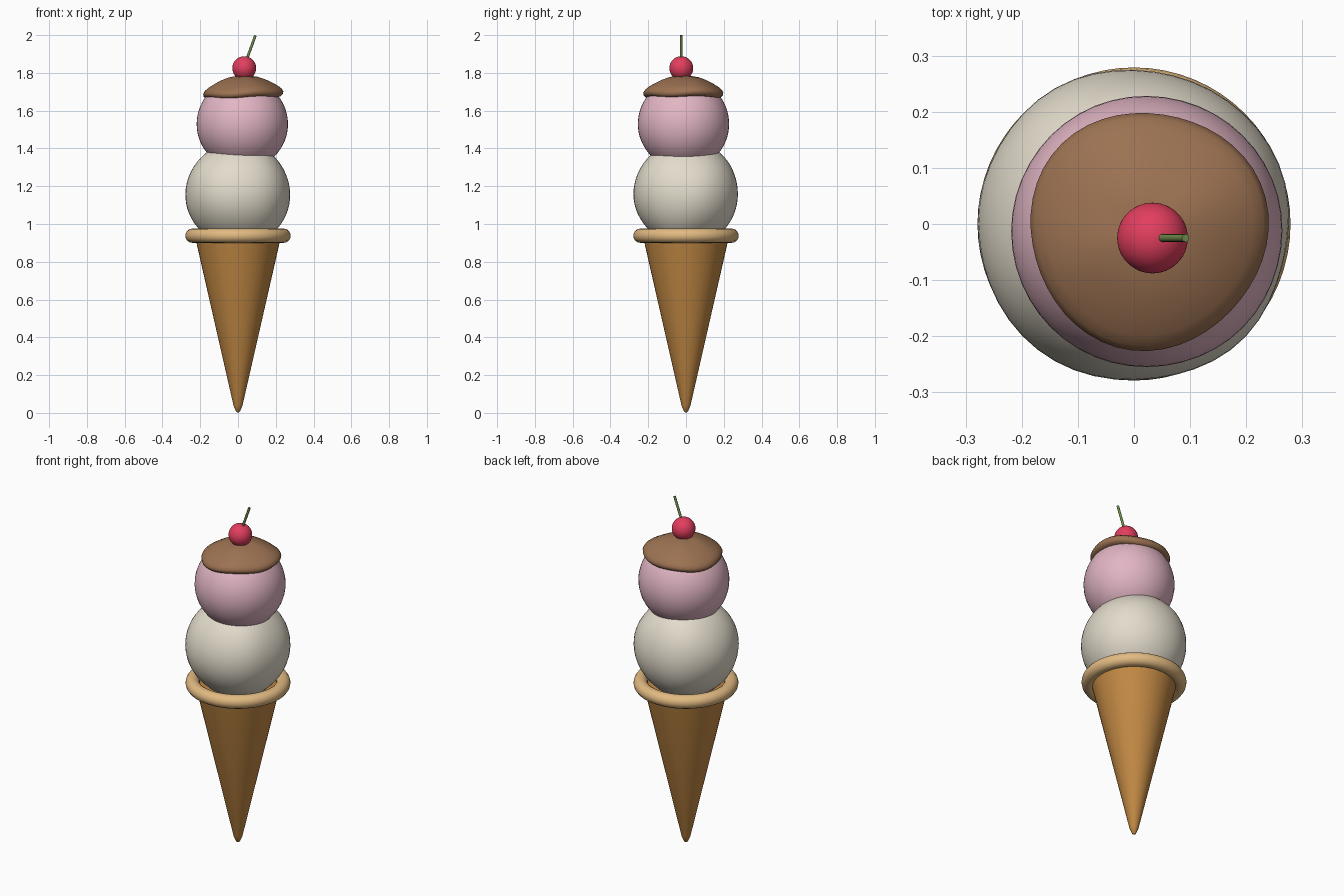
import bpy, bmesh, math
from mathutils import Vector

if "Cube" in bpy.data.objects:
    bpy.data.objects.remove(bpy.data.objects["Cube"])


def material(name, r, g, b):
    lin = [((c / 255 + 0.055) / 1.055) ** 2.4 for c in (r, g, b)]
    m = bpy.data.materials.new(name)
    m.diffuse_color = (*lin, 1)
    m.use_nodes = True
    m.node_tree.nodes["Principled BSDF"].inputs["Base Color"].default_value = m.diffuse_color
    return m


wafer = material("wafer brown", 194, 137, 68)
biscuit = material("biscuit tan", 226, 186, 130)
vanilla = material("vanilla cream", 227, 220, 204)
strawberry = material("strawberry pink", 226, 182, 196)
chocolate = material("chocolate brown", 156, 114, 82)
cherry_red = material("cherry red", 226, 62, 94)
stem_green = material("stem green", 112, 142, 76)


def finish(ob, name, mat, angle=40):
    ob.name = name
    ob.data.materials.clear()
    ob.data.materials.append(mat)
    bpy.ops.object.select_all(action='DESELECT')
    ob.select_set(True)
    bpy.context.view_layer.objects.active = ob
    bpy.ops.object.shade_smooth_by_angle(angle=math.radians(angle))
    return ob


def lathe(name, profile, mat, center=(0, 0), sides=48, angle=40, warp=None):
    """Spin (radius, z) points, bottom to top, around a vertical axis."""
    bm = bmesh.new()
    rings = []
    for r, z in profile:
        if r == 0:
            rings.append([bm.verts.new((0, 0, z))] * sides)
        else:
            rings.append([bm.verts.new((r * math.cos(a), r * math.sin(a), z))
                          for a in (2 * math.pi * i / sides for i in range(sides))])
    for lo, hi in zip(rings, rings[1:]):
        for i in range(sides):
            j = (i + 1) % sides
            bm.faces.new(list(dict.fromkeys((lo[i], lo[j], hi[j], hi[i]))))
    for v in bm.verts:
        if warp:
            v.co = warp(v.co)
        v.co += Vector((*center, 0))
    bmesh.ops.recalc_face_normals(bm, faces=bm.faces)
    me = bpy.data.meshes.new(name)
    bm.to_mesh(me)
    bm.free()
    ob = bpy.data.objects.new(name, me)
    bpy.context.collection.objects.link(ob)
    return finish(ob, name, mat, angle)


def ball(name, center, radius, mat, lump=0.0):
    bpy.ops.mesh.primitive_uv_sphere_add(segments=48, ring_count=32,
                                         radius=radius, location=center)
    ob = bpy.context.object
    for v in ob.data.vertices:
        n = v.co.normalized()
        wave = math.sin(4 * n.x + 3 * n.y + 1) + math.sin(5 * n.y - 3 * n.z) * 0.7
        v.co += n * lump * wave
    return finish(ob, name, mat, 180)


# Cone and rolled rim
lathe("cone", [(0, 0), (0.011, 0.008), (0.024, 0.04), (0.22, 0.9),
               (0.229, 0.94), (0, 0.94)], wafer)
bpy.ops.mesh.primitive_torus_add(major_radius=0.241, minor_radius=0.038,
                                 major_segments=64, minor_segments=16,
                                 location=(0, 0, 0.938))
finish(bpy.context.object, "cone_rim", biscuit, 180)

# Two scoops
ball("lower_scoop", (0, 0, 1.16), 0.279, vanilla, 0.003)
ball("upper_scoop", (0.023, -0.013, 1.53), 0.242, strawberry, 0.0005)


# Sauce cap with a gently wavy edge
def sauce_wave(co):
    r = math.hypot(co.x, co.y)
    a = math.atan2(co.y, co.x)
    k = min(r / 0.21, 1)
    s = 1 + 0.025 * k * math.sin(3 * a + 0.6)
    return Vector((co.x * s, co.y * s,
                   co.z + k * (0.006 * math.cos(a) + 0.004 * math.sin(4 * a))))


lathe("chocolate_sauce",
      [(0, 1.672), (0.1, 1.67), (0.17, 1.668), (0.198, 1.671), (0.21, 1.682),
       (0.212, 1.695), (0.203, 1.71), (0.185, 1.725), (0.155, 1.743),
       (0.12, 1.761), (0.08, 1.776), (0.04, 1.783), (0, 1.785)],
      chocolate, (0.025, -0.01), angle=180, warp=sauce_wave)

# Cherry and leaning stem
ball("cherry", (0.033, -0.025, 1.825), 0.063, cherry_red)
base, tip = Vector((0.045, -0.025, 1.868)), Vector((0.092, -0.025, 1.998))
axis = tip - base
bpy.ops.mesh.primitive_cylinder_add(vertices=12, radius=0.007, depth=axis.length,
                                    location=(base + tip) / 2,
                                    rotation=axis.to_track_quat('Z', 'Y').to_euler())
finish(bpy.context.object, "cherry_stem", stem_green)
